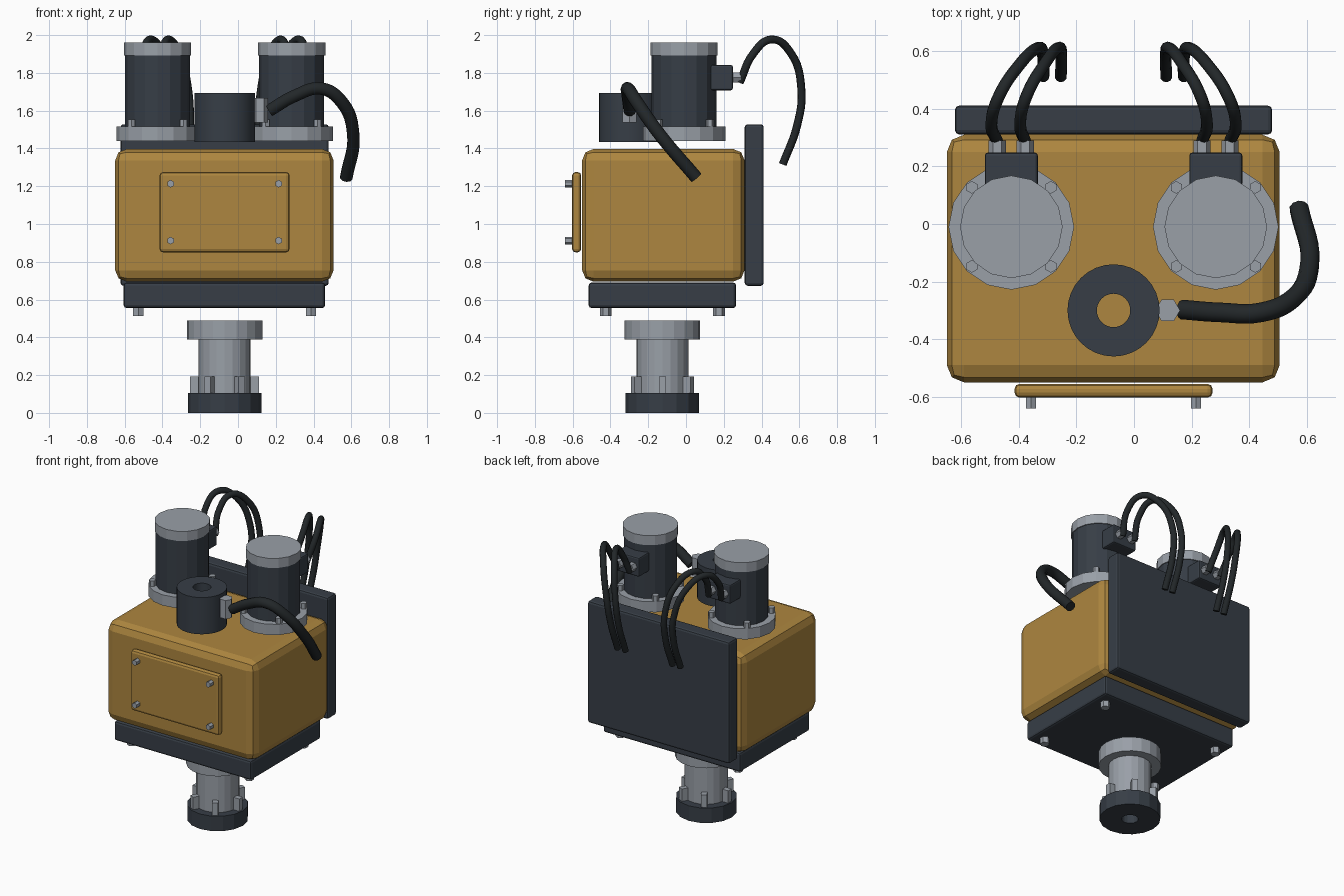
import bpy, bmesh
from math import cos, sin, pi, radians
from mathutils import Matrix, Vector

if "Cube" in bpy.data.objects:
    bpy.data.objects.remove(bpy.data.objects["Cube"])


def material(name, r, g, b):
    m = bpy.data.materials.new(name)
    m.diffuse_color = (r, g, b, 1)
    m.use_nodes = True
    m.node_tree.nodes["Principled BSDF"].inputs["Base Color"].default_value = m.diffuse_color
    return m


ORANGE = material("ochre_paint", 0.42, 0.24, 0.05)
DARK = material("dark_steel", 0.038, 0.048, 0.062)
RUBBER = material("black_rubber", 0.016, 0.02, 0.022)
METAL = material("bare_metal", 0.32, 0.35, 0.39)
CX = -0.071  # mirror plane of the body


def finish(name, bm, mat):
    bmesh.ops.recalc_face_normals(bm, faces=bm.faces)
    me = bpy.data.meshes.new(name)
    bm.to_mesh(me)
    bm.free()
    me.materials.append(mat)
    ob = bpy.data.objects.new(name, me)
    bpy.context.collection.objects.link(ob)
    return ob


def box(name, x, y, z, mat, bevel=0.0, seg=2):
    """Box from (min, max) pairs, with optional rounded edges."""
    bm = bmesh.new()
    bmesh.ops.create_cube(bm, size=1)
    for v in bm.verts:
        v.co = Vector([(a + b) / 2 + c * (b - a) for (a, b), c in zip((x, y, z), v.co)])
    if bevel:
        bmesh.ops.bevel(bm, geom=bm.edges[:], offset=bevel, segments=seg,
                        profile=0.5, affect='EDGES')
    return finish(name, bm, mat)


def cyl(name, centre, r, length, mat, n=16, axis='Z', turn=0.0):
    """Capped prism centred on a point along an axis."""
    bm = bmesh.new()
    bmesh.ops.create_cone(bm, cap_ends=True, segments=n, radius1=r, radius2=r, depth=length)
    rot = Matrix.Rotation(pi / 2, 4, 'X') if axis == 'Y' else Matrix()
    bm.transform(Matrix.Translation(centre) @ rot @ Matrix.Rotation(turn, 4, 'Z'))
    return finish(name, bm, mat)


def disc(name, x, y, z0, z1, r, mat, n=16):
    return cyl(name, (x, y, (z0 + z1) / 2), r, z1 - z0, mat, n)


def ring(name, x, y, z0, z1, r_in, r_out, mat, n):
    """Tube with a round through hole."""
    bm = bmesh.new()
    loops = [[bm.verts.new((x + r * cos(2 * pi * i / n), y + r * sin(2 * pi * i / n), z))
              for i in range(n)]
             for r, z in ((r_out, z0), (r_out, z1), (r_in, z1), (r_in, z0))]
    for k in range(4):
        a, b = loops[k], loops[(k + 1) % 4]
        for i in range(n):
            j = (i + 1) % n
            bm.faces.new((a[i], a[j], b[j], b[i]))
    return finish(name, bm, mat)


def cable(name, points, r):
    """Round cable through a few points."""
    cu = bpy.data.curves.new(name, 'CURVE')
    cu.dimensions = '3D'
    cu.bevel_depth, cu.bevel_resolution = r, 3
    cu.resolution_u, cu.use_fill_caps = 6, True
    sp = cu.splines.new('BEZIER')
    sp.bezier_points.add(len(points) - 1)
    for p, co in zip(sp.bezier_points, points):
        p.co = co
        p.handle_left_type = p.handle_right_type = 'AUTO'
    cu.materials.append(RUBBER)
    ob = bpy.data.objects.new(name, cu)
    bpy.context.collection.objects.link(ob)
    bpy.ops.object.select_all(action='DESELECT')
    ob.select_set(True)
    bpy.context.view_layer.objects.active = ob
    bpy.ops.object.convert(target='MESH')
    bpy.ops.object.shade_smooth_by_angle(angle=radians(50))


# housing, base plate, back panel and front cover
box("housing", (-0.65, 0.506), (-0.55, 0.31), (0.695, 1.397), ORANGE, 0.06)
box("base_plate", (-0.605, 0.461), (-0.515, 0.265), (0.555, 0.69), DARK, 0.015)
box("back_panel", (-0.622, 0.48), (0.311, 0.411), (0.673, 1.528), DARK, 0.015)
box("front_cover", (-0.415, 0.273), (-0.603, -0.555), (0.85, 1.275), ORANGE, 0.018)

# cover bolts and base bolts
for dx in (-0.286, 0.286):
    for z in (0.912, 1.213):
        cyl("cover_bolt", (CX + dx, -0.62, z), 0.02, 0.04, METAL, 6, 'Y')
for dx in (-0.457, 0.457):
    for y in (-0.425, 0.175):
        cyl("base_bolt", (CX + dx, y, 0.535), 0.031, 0.044, METAL, 6)

# output shaft with flange, lugs and bored foot
SY = -0.125
disc("shaft_flange", CX, SY, 0.388, 0.49, 0.2, METAL, 20)
disc("shaft", CX, SY, 0.095, 0.39, 0.138, METAL, 20)
ring("shaft_foot", CX, SY, 0, 0.105, 0.053, 0.195, DARK, 16)
for i in range(6):
    lug = box("shaft_lug", (-0.022, 0.022), (-0.019, 0.019), (0.1, 0.192), METAL)
    a = i * pi / 3
    lug.data.transform(Matrix.Translation((CX, SY, 0)) @ Matrix.Rotation(a, 4, 'Z')
                       @ Matrix.Translation((0.16, 0, 0)))

# two motors with terminal boxes and paired cables
PATH = [(-0.404, 0.285, 1.75), (-0.424, 0.355, 1.9), (-0.395, 0.45, 1.977),
        (-0.325, 0.555, 1.905), (-0.262, 0.611, 1.71), (-0.245, 0.588, 1.52),
        (-0.244, 0.512, 1.315)]
SHIFT = [0.097, 0.1, 0.095, 0.085, 0.07, 0.063, 0.061]
for side in (1, -1):
    mx, my = CX - side * 0.355, -0.01
    disc("motor_flange", mx, my, 1.44, 1.515, 0.218, METAL)
    disc("motor_body", mx, my, 1.51, 1.9, 0.172, DARK)
    disc("motor_cap", mx, my, 1.893, 1.96, 0.178, METAL)
    for k in range(4):
        a = pi / 4 + k * pi / 2
        disc("motor_bolt", mx + 0.194 * cos(a), my + 0.194 * sin(a), 1.51, 1.553,
             0.022, METAL, 6)
    box("terminal_box", (mx - 0.092, mx + 0.092), (0.13, 0.248), (1.708, 1.842), DARK, 0.01)
    for j in (0, 1):
        cyl("cable_gland", (CX + side * (-0.404 + j * 0.097), 0.268, 1.775),
            0.03, 0.045, METAL, 6, 'Y', pi / 6)
        pts = [(CX + side * (x + j * s), y, z) for (x, y, z), s in zip(PATH, SHIFT)]
        cable("motor_cable", pts, 0.021)

# solenoid ring with its fitting and cable
coil = ring("solenoid", CX, -0.3, 1.435, 1.693, 0.058, 0.16, DARK, 32)
bpy.ops.object.select_all(action='DESELECT')
coil.select_set(True)
bpy.context.view_layer.objects.active = coil
bpy.ops.object.shade_smooth_by_angle(angle=radians(30))
cyl("solenoid_fitting", (0.117, -0.3, 1.602), 0.043, 0.13, METAL, 6, 'Z', pi / 6)
cable("solenoid_cable", [(0.165, -0.297, 1.6), (0.3, -0.307, 1.678), (0.44, -0.307, 1.717),
                         (0.55, -0.26, 1.645), (0.61, -0.14, 1.475), (0.573, 0.055, 1.245)],
      0.034)
